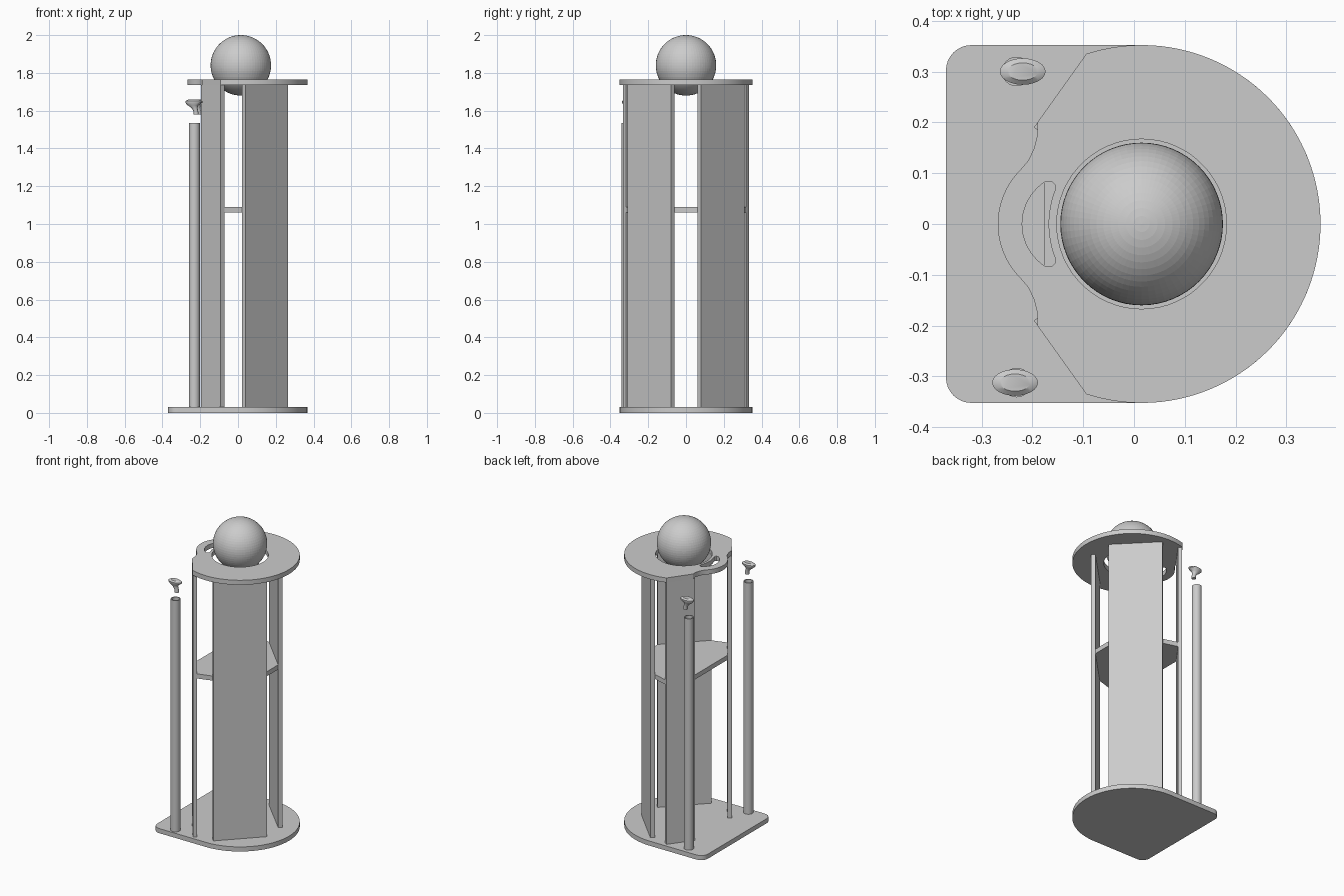
import bpy, bmesh
from math import cos, sin, pi, radians, atan2
from mathutils import Vector

cube = bpy.data.objects.get("Cube")
if cube:
    bpy.data.objects.remove(cube, do_unlink=True)

grey = bpy.data.materials.new("plain_grey")
grey.use_nodes = True
COLOUR = (0.6, 0.6, 0.6, 1)
grey.diffuse_color = COLOUR
grey.node_tree.nodes["Principled BSDF"].inputs["Base Color"].default_value = COLOUR

CX = 0.015            # centre of the round plates and the ball
R = 0.352             # plate radius
BASE_TOP, TOP_LOW, TOP_HIGH = 0.03, 1.735, 1.765


def finish(name, bm, smooth=False):
    bmesh.ops.recalc_face_normals(bm, faces=bm.faces)
    mesh = bpy.data.meshes.new(name)
    bm.to_mesh(mesh)
    bm.free()
    mesh.materials.append(grey)
    obj = bpy.data.objects.new(name, mesh)
    bpy.context.collection.objects.link(obj)
    if smooth:
        bpy.ops.object.select_all(action='DESELECT')
        obj.select_set(True)
        bpy.context.view_layer.objects.active = obj
        bpy.ops.object.shade_smooth_by_angle(angle=radians(35))
    return obj


def arc(cx, cy, r, start, end, n):
    """Points along an arc, angles in degrees."""
    angles = [radians(start + (end - start) * i / n) for i in range(n + 1)]
    return [(cx + r * cos(a), cy + r * sin(a)) for a in angles]


def slab(name, outline, low, high, holes=(), smooth=False):
    """Extrude an outline, with optional holes, between two heights."""
    bm = bmesh.new()
    if holes:
        edges = []
        for loop in (outline, *holes):
            vs = [bm.verts.new((x, y, low)) for x, y in loop]
            edges += [bm.edges.new((vs[i - 1], vs[i])) for i in range(len(vs))]
        bmesh.ops.triangle_fill(bm, edges=edges, use_beauty=True, normal=(0, 0, 1))
    else:
        bm.faces.new([bm.verts.new((x, y, low)) for x, y in outline])
    grown = bmesh.ops.extrude_face_region(bm, geom=bm.faces[:])
    moved = [g for g in grown["geom"] if isinstance(g, bmesh.types.BMVert)]
    bmesh.ops.translate(bm, verts=moved, vec=(0, 0, high - low))
    return finish(name, bm, smooth)


def mirrored(half):
    """Complete an outline whose half runs along +y."""
    return half + [(x, -y) for x, y in reversed(half) if abs(y) > 1e-6]


# Base plate: half disc running into a rounded rectangle
base = arc(CX, 0, R, 0, 90, 32) + arc(-0.32, R - 0.05, 0.05, 90, 180, 8)
slab("base_plate", mirrored(base), 0, BASE_TOP, smooth=True)

# Top plate: disc with angled cuts and a rounded tongue, ball hole and slot
top = arc(CX, 0, R, 0, 108, 40)
top += [(-0.19, 0.2), (-0.19, 0.175), (-0.197, 0.148), (-0.208, 0.125)]
top += arc(-0.118, 0, 0.15, 135, 180, 12)
ball_hole = arc(CX, 0, 0.167, 0, 354, 59)
slot = arc(-0.121, 0, 0.099, 122, 238, 20)
slot += [(-0.162, -0.084), (-0.154, -0.076)]
slot += arc(CX, 0, 0.183, 201, 159, 12)
slot += [(-0.154, 0.076), (-0.162, 0.084)]
slab("top_plate", mirrored(top), TOP_LOW, TOP_HIGH, (ball_hole, slot), True)

# Ball resting in the top plate
bm = bmesh.new()
bmesh.ops.create_uvsphere(bm, u_segments=64, v_segments=32, radius=0.16)
bmesh.ops.translate(bm, verts=bm.verts, vec=(CX, 0, 1.84))
finish("ball", bm)


# Four upright panels, each given by its outer and inner edge
right_panel = [(0.04, 0.31), (0.265, 0.08), (0.247, 0.06), (0.02, 0.29)]
left_panel = [(-0.092, 0.333), (-0.197, 0.19), (-0.177, 0.175), (-0.072, 0.318)]
for side, s in (("back", 1), ("front", -1)):
    for hand, shape in (("left", right_panel), ("right", left_panel)):
        slab(f"{side}_{hand}_panel", [(x, y * s) for x, y in shape],
             BASE_TOP, TOP_LOW)

# Middle shelf fitted between the panels
shelf = [(0.247, 0.06), (0.02, 0.29), (-0.072, 0.318), (-0.177, 0.175)]
slab("middle_shelf", mirrored(shelf), 1.06, 1.09)


def peg(name, x, y):
    """Floating peg: a lens-shaped cap narrowing into a bent stem."""
    # each level: centre offset, half length, half width, height
    levels = [(0.012, 0.013, 0.013, 1.58), (0.01, 0.013, 0.013, 1.6),
              (0.003, 0.016, 0.014, 1.615), (-0.004, 0.028, 0.018, 1.628),
              (0, 0.045, 0.026, 1.642), (0, 0.045, 0.026, 1.65),
              (0, 0.03, 0.017, 1.658)]
    bm = bmesh.new()
    n, rings = 24, []
    for dx, a, b, z in levels:
        rings.append([bm.verts.new((x + dx + a * cos(2 * pi * i / n),
                                    y + b * sin(2 * pi * i / n), z))
                      for i in range(n)])
    for lo, hi in zip(rings, rings[1:]):
        for i in range(n):
            bm.faces.new((lo[i - 1], lo[i], hi[i], hi[i - 1]))
    bm.faces.new(rings[0])
    bm.faces.new(rings[-1])
    finish(name, bm, True)


# Tube posts and the pegs above them
for side, px, y in (("back", -0.219, 0.3), ("front", -0.234, -0.312)):
    slab(f"{side}_tube", arc(-0.231, y, 0.029, 0, 345, 23), BASE_TOP, 1.535,
         [arc(-0.231, y, 0.023, 0, 345, 23)], True)
    peg(f"{side}_peg", px, y)
